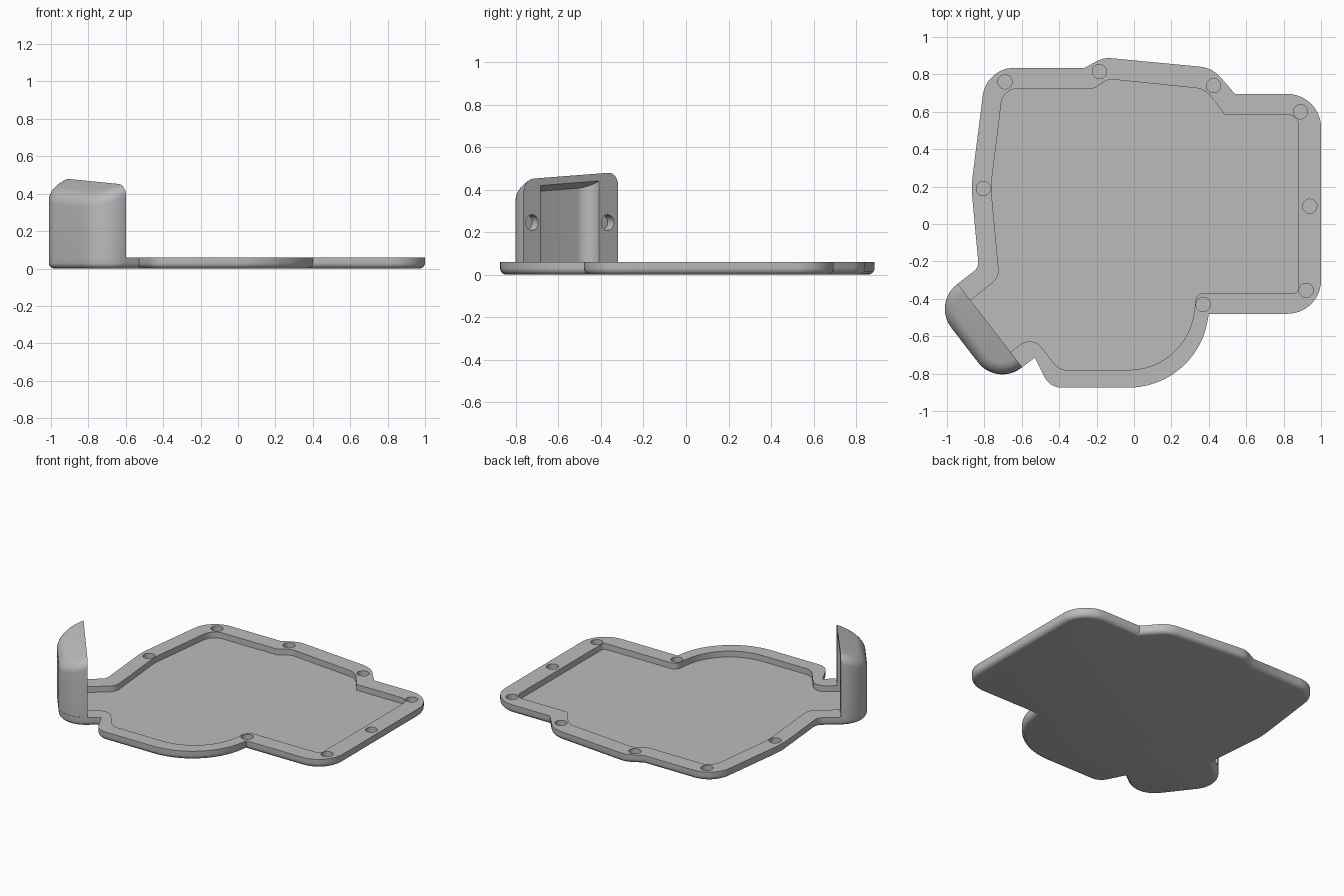
import bpy, bmesh, math
from mathutils import Vector

if "Cube" in bpy.data.objects:
    bpy.data.objects.remove(bpy.data.objects["Cube"], do_unlink=True)

grey = bpy.data.materials.new("cast_grey")
grey.use_nodes = True
grey.diffuse_color = (0.5, 0.5, 0.5, 1)
grey.node_tree.nodes["Principled BSDF"].inputs["Base Color"].default_value = (0.5, 0.5, 0.5, 1)

RIM, FLOOR = 0.06, 0.02
N = Vector((0.79, 0.613)).normalized()      # direction the tower opening faces
T = Vector((N.y, -N.x))                     # along the tower opening
CUT_A, CUT_B = Vector((-0.943, -0.32)), Vector((-0.6, -0.765))
BACK_A, BACK_B = CUT_A - 0.17 * N, CUT_B - 0.17 * N
HOLLOW_A, HOLLOW_B = Vector((-0.934, -0.456)), Vector((-0.719, -0.731))


def rounded(corners):
    """Counter-clockwise outline from (x, y, radius) corners."""
    pts = []
    for i, (x, y, r) in enumerate(corners):
        p = Vector((x, y))
        a = (Vector(corners[i - 1][:2]) - p).normalized()
        b = (Vector(corners[(i + 1) % len(corners)][:2]) - p).normalized()
        if r == 0:
            pts.append(p)
            continue
        half = a.angle(b) / 2
        c = p + (a + b).normalized() * r / math.sin(half)
        start = p + a * r / math.tan(half) - c
        turn = math.pi - 2 * half
        if a.x * b.y - a.y * b.x > 0:
            turn = -turn
        steps = max(3, round(abs(turn) / 0.12))
        for k in range(steps + 1):
            w = turn * k / steps
            pts.append(c + Vector((start.x * math.cos(w) - start.y * math.sin(w),
                                   start.x * math.sin(w) + start.y * math.cos(w))))
    return pts


def inset(pts, d):
    out = []
    for i, p in enumerate(pts):
        e = (p - pts[i - 1]).normalized()
        f = (pts[(i + 1) % len(pts)] - p).normalized()
        n1, n2 = Vector((-e.y, e.x)), Vector((-f.y, f.x))
        out.append(p + (n1 + n2) * d / (1 + n1.dot(n2)))
    return out


def loft(name, rings, trim=False):
    """Solid through rings of 3D points, optionally trimmed at the tower opening."""
    bm = bmesh.new()
    loops = [[bm.verts.new(p) for p in ring] for ring in rings]
    for lo, hi in zip(loops, loops[1:]):
        for i in range(len(lo)):
            bm.faces.new((lo[i - 1], lo[i], hi[i], hi[i - 1]))
    bm.faces.new(loops[0][::-1])
    bm.faces.new(loops[-1])
    if trim:
        cut = bmesh.ops.bisect_plane(bm, geom=bm.verts[:] + bm.edges[:] + bm.faces[:],
                                     plane_co=CUT_A.to_3d(), plane_no=N.to_3d(), clear_outer=True)
        edges = [g for g in cut["geom_cut"] if isinstance(g, bmesh.types.BMEdge)]
        bmesh.ops.holes_fill(bm, edges=edges, sides=0)
    bmesh.ops.recalc_face_normals(bm, faces=bm.faces[:])
    mesh = bpy.data.meshes.new(name)
    bm.to_mesh(mesh)
    bm.free()
    mesh.materials.append(grey)
    ob = bpy.data.objects.new(name, mesh)
    bpy.context.collection.objects.link(ob)
    return ob


def at(pts, z):
    return [(p.x, p.y, z(p) if callable(z) else z) for p in pts]


def cylinder(centre, axis, radius, depth):
    """Drill running the given depth to both sides of the centre."""
    bpy.ops.mesh.primitive_cylinder_add(vertices=32, radius=radius, depth=2 * depth, location=centre,
                                        rotation=Vector(axis).to_track_quat('Z', 'Y').to_euler())
    return bpy.context.object


def finish(ob, cutters):
    bpy.ops.object.select_all(action='DESELECT')
    bpy.context.view_layer.objects.active = ob
    ob.select_set(True)
    for cutter in cutters:
        cutter.hide_render = True
        mod = ob.modifiers.new("cut", 'BOOLEAN')
        mod.operation, mod.solver, mod.object = 'DIFFERENCE', 'EXACT', cutter
        bpy.ops.object.modifier_apply(modifier=mod.name)
        bpy.data.objects.remove(cutter, do_unlink=True)
    bpy.ops.object.shade_smooth_by_angle(angle=math.radians(30))


# Cover plate with a rounded lower edge
outer = rounded([
    (*BACK_A, 0.165), (*BACK_B, 0.165), (-0.53, -0.715, 0), (-0.45, -0.875, 0.1),
    (0.335, -0.875, 0.43), (0.4, -0.48, 0), (1, -0.48, 0.18), (1, 0.695, 0.18),
    (0.54, 0.695, 0), (0.42, 0.835, 0.17), (-0.16, 0.89, 0.12), (-0.265, 0.835, 0),
    (-0.79, 0.835, 0.17), (-0.87, 0.2, 0.5), (-0.83, -0.232, 0.06)])
FILLET = 0.03
rings = []
for k in range(6):
    w = math.pi / 2 * k / 5
    rings.append(at(inset(outer, FILLET * (1 - math.sin(w))), FILLET * (1 - math.cos(w))))
plate = loft("cover_plate", rings + [at(outer, RIM)])

# Recess, running into the foot of the tower
recess = rounded([
    (*HOLLOW_A, 0.07), (*HOLLOW_B, 0.07), (-0.545, -0.596, 0.08), (-0.4, -0.78, 0.08),
    (0.28, -0.78, 0.35), (0.335, -0.37, 0.04), (0.88, -0.37, 0.03), (0.88, 0.585, 0.06),
    (0.485, 0.585, 0), (0.38, 0.722, 0.12), (-0.14, 0.775, 0.08), (-0.21, 0.725, 0.04),
    (-0.7, 0.725, 0.09), (-0.765, 0.2, 0.4), (-0.72, -0.285, 0.08)])
cutters = [loft("recess_cutter", [at(recess, FLOOR), at(recess, 0.2)])]

# Blind bolt holes round the rim
for x, y in [(-0.69, 0.76), (-0.185, 0.815), (0.425, 0.74), (0.89, 0.6),
             (0.94, 0.095), (0.92, -0.355), (0.37, -0.43), (-0.805, 0.19)]:
    cutters.append(cylinder((x, y, RIM), (0, 0, 1), 0.038, 0.04))
finish(plate, cutters)


# Corner tower with a sloping, rounded top
def roof(p):
    return 0.465 - 0.061 * (p.dot(T) + 0.04) + 0.4 * (p - CUT_A).dot(N)


body = rounded([(*BACK_A, 0.165), (*BACK_B, 0.165),
                (*(CUT_B + 0.15 * N), 0), (*(CUT_A + 0.15 * N), 0)])
ROUND = 0.06
rings = [at(body, RIM)]
for k in range(8):
    w = math.pi / 2 * k / 7
    rings.append(at(inset(body, ROUND * (1 - math.cos(w))),
                    lambda p: roof(p) - ROUND * (1 - math.sin(w))))
tower = loft("corner_tower", rings, trim=True)

# Hollow of the tower and its two bolt holes
hollow = rounded([(*HOLLOW_A, 0.07), (*HOLLOW_B, 0.07),
                  (*(HOLLOW_B + 0.2 * N), 0), (*(HOLLOW_A + 0.2 * N), 0)])
cutters = [loft("hollow_cutter", [at(hollow, 0), at(hollow, lambda p: roof(p) - 0.035)])]
for along in (0.05, 0.5):
    spot = CUT_B - along * T
    cutters.append(cylinder((spot.x, spot.y, 0.245), N.to_3d(), 0.037, 0.045))
finish(tower, cutters)
